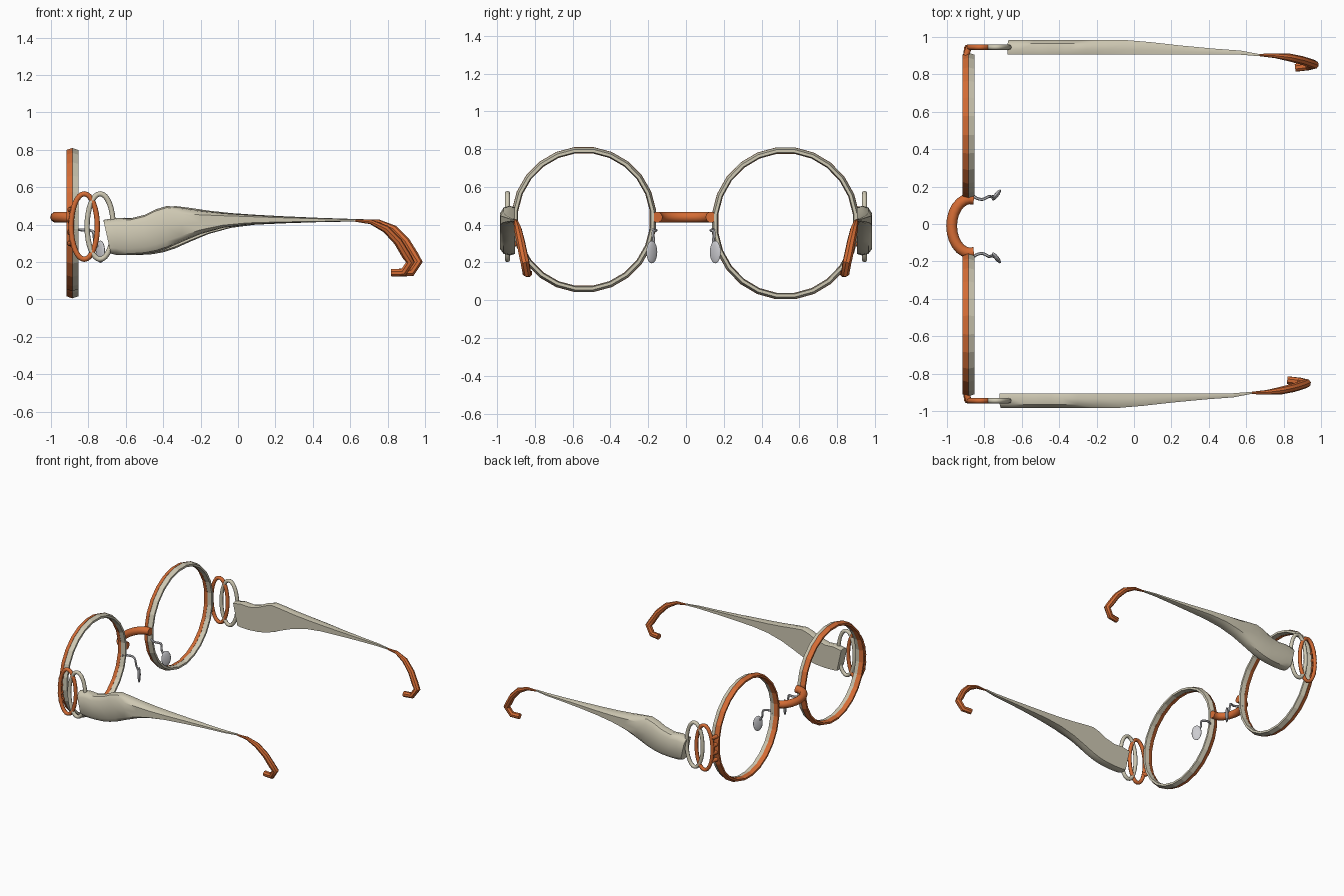
import bpy, bmesh, math
from mathutils import Vector

if "Cube" in bpy.data.objects:
    bpy.data.objects.remove(bpy.data.objects["Cube"])


def material(name, rgb):
    m = bpy.data.materials.new(name)
    m.diffuse_color = (*rgb, 1)
    m.use_nodes = True
    m.node_tree.nodes["Principled BSDF"].inputs["Base Color"].default_value = m.diffuse_color
    return m


ORANGE = material("burnt orange", (0.66, 0.15, 0.035))
BEIGE = material("warm beige", (0.62, 0.58, 0.45))
SILVER = material("pale silver", (0.60, 0.60, 0.63))


def finish(name, bm, mat, smooth=None):
    bmesh.ops.recalc_face_normals(bm, faces=bm.faces)
    me = bpy.data.meshes.new(name)
    bm.to_mesh(me)
    bm.free()
    me.materials.append(mat)
    ob = bpy.data.objects.new(name, me)
    bpy.context.collection.objects.link(ob)
    if smooth:
        bpy.ops.object.select_all(action='DESELECT')
        ob.select_set(True)
        bpy.context.view_layer.objects.active = ob
        bpy.ops.object.shade_smooth_by_angle(angle=math.radians(smooth))
    return ob


def loft(name, sections, mat, closed=False, smooth=None):
    """Skin a list of equal-length point loops."""
    bm = bmesh.new()
    rows = [[bm.verts.new(p) for p in s] for s in sections]
    n = len(rows[0])
    for i in range(len(rows) if closed else len(rows) - 1):
        a, b = rows[i], rows[(i + 1) % len(rows)]
        for j in range(n):
            k = (j + 1) % n
            bm.faces.new((a[j], a[k], b[k], b[j]))
    if not closed:
        bm.faces.new(rows[0])
        bm.faces.new(rows[-1])
    return finish(name, bm, mat, smooth)


def tube(name, pts, radius, mat, cyclic=False, scales=None, smooth=50, sides=8):
    """Round tube along a path, built from a bevelled curve."""
    cu = bpy.data.curves.new(name, 'CURVE')
    cu.dimensions = '3D'
    cu.bevel_depth = radius
    cu.bevel_resolution = (sides - 4) // 2
    cu.use_fill_caps = True
    sp = cu.splines.new('POLY')
    sp.points.add(len(pts) - 1)
    for i, p in enumerate(pts):
        sp.points[i].co = (*p, 1)
        sp.points[i].radius = scales[i] if scales else 1
    sp.use_cyclic_u = cyclic
    tmp = bpy.data.objects.new(name + "_path", cu)
    bpy.context.collection.objects.link(tmp)
    dg = bpy.context.evaluated_depsgraph_get()
    dg.update()
    me = bpy.data.meshes.new_from_object(tmp.evaluated_get(dg))
    bm = bmesh.new()
    bm.from_mesh(me)
    bpy.data.objects.remove(tmp)
    bpy.data.meshes.remove(me)
    bmesh.ops.remove_doubles(bm, verts=bm.verts, dist=1e-5)
    return finish(name, bm, mat, smooth)


def bend(pts, steps=4):
    """Smooth a few points into a Catmull-Rom path."""
    v = [Vector(p) for p in pts]
    v = [2 * v[0] - v[1]] + v + [2 * v[-1] - v[-2]]
    out = []
    for i in range(1, len(v) - 2):
        a, b, c, d = v[i - 1:i + 3]
        for s in range(steps):
            t = s / steps
            out.append(0.5 * (2 * b + (c - a) * t + (2 * a - 5 * b + 4 * c - d) * t * t
                              + (3 * b - a - 3 * c + d) * t ** 3))
    return out + [v[-2]]


def rim(name, cy, cz, ry, rz, profile, mat):
    secs = []
    for i in range(24):
        a = math.tau * (i + 0.5) / 24
        secs.append([(x, cy + (ry + d) * math.cos(a), cz + (rz + d) * math.sin(a))
                     for x, d in profile])
    loft(name, secs, mat, closed=True)


def oval(cx, y, cz, rx, rz, n=32):
    return [(cx + rx * math.cos(math.tau * i / n), y, cz + rz * math.sin(math.tau * i / n))
            for i in range(n)]


# Two-tone rims: orange in front, beige behind
front_profile = [(-0.885, 0), (-0.918, -0.012), (-0.918, -0.026), (-0.885, -0.034)]
back_profile = [(-0.886, -0.001), (-0.886, -0.033), (-0.852, -0.028), (-0.852, -0.012)]
for side, cy, cz, ry, rz in (("left", -0.54, 0.427, 0.385, 0.387),
                             ("right", 0.527, 0.407, 0.393, 0.405)):
    rim(side + "_rim_front", cy, cz, ry, rz, front_profile, ORANGE)
    rim(side + "_rim_back", cy, cz, ry, rz, back_profile, BEIGE)

# Bridge arching forward between the rims
arc = []
for i in range(15):
    a = math.pi * (-0.56 + 1.12 * i / 14)
    arc.append((-0.875 - 0.10 * math.cos(a), -0.01 + 0.145 * math.sin(a), 0.44))
tube("bridge", arc, 0.029, ORANGE, sides=10)

# Arm outline: x, bottom z, top z, inner y, outer y
arm = [(-0.70, 0.245, 0.425, 0.905, 0.983), (-0.65, 0.238, 0.437, 0.905, 0.985),
       (-0.58, 0.237, 0.432, 0.905, 0.985), (-0.50, 0.242, 0.452, 0.905, 0.985),
       (-0.44, 0.253, 0.482, 0.905, 0.985), (-0.38, 0.272, 0.500, 0.905, 0.985),
       (-0.30, 0.308, 0.490, 0.905, 0.985), (-0.20, 0.350, 0.475, 0.905, 0.985),
       (-0.08, 0.383, 0.462, 0.905, 0.983), (0.05, 0.400, 0.453, 0.905, 0.972),
       (0.20, 0.407, 0.445, 0.905, 0.955), (0.38, 0.413, 0.437, 0.905, 0.938),
       (0.53, 0.416, 0.432, 0.905, 0.927), (0.63, 0.418, 0.429, 0.897, 0.908)]
section = [(0, 0.04), (0, 0.96), (0.35, 1), (0.75, 0.96), (1, 0.82),
           (1, 0.5), (1, 0.18), (0.75, 0.04), (0.35, 0)]
# Curled temple tip and its thickness
tip = [(0.61, 0.904, 0.423), (0.71, 0.90, 0.415), (0.79, 0.89, 0.377), (0.855, 0.875, 0.31),
       (0.90, 0.86, 0.235), (0.922, 0.852, 0.20), (0.885, 0.843, 0.145), (0.82, 0.835, 0.143)]
tip_scale = [0.2, 0.55, 0.9, 1, 1.05, 1.05, 1, 0.95]
# Nose pad wire
wire = [(-0.875, 0.165, 0.375), (-0.845, 0.14, 0.372), (-0.81, 0.132, 0.37),
        (-0.775, 0.148, 0.362), (-0.765, 0.145, 0.31), (-0.735, 0.15, 0.265)]

for side, s, dx in (("left", -1, 0.0), ("right", 1, 0.042)):
    # Flared arm, flat inside and rounded outside
    secs = []
    for i, (x, z0, z1, y0, y1) in enumerate(arm):
        slant = -0.02 if i == 0 else 0
        secs.append([(x + dx + slant * (2 * v - 1), s * (y0 + u * (y1 - y0)),
                      z0 + v * (z1 - z0)) for u, v in section])
    loft(side + "_arm", secs, BEIGE, smooth=40)
    tube(side + "_temple_tip", [(x + dx, s * y, z) for x, y, z in tip], 0.023, ORANGE,
         scales=tip_scale, smooth=40)

    # Interlinked hinge rings
    tube(side + "_hinge_ring_front", oval(-0.822, s * 0.945, 0.39, 0.07, 0.175), 0.014,
         ORANGE, cyclic=True)
    tube(side + "_hinge_ring_back", oval(-0.737, s * 0.945, 0.39, 0.07, 0.175), 0.014,
         BEIGE, cyclic=True)
    # Small knuckles joining the ring to the rim
    for i, z in enumerate((0.30, 0.36, 0.42, 0.48)):
        x = -0.822 - 0.07 * math.sqrt(1 - ((z - 0.39) / 0.175) ** 2)
        tube(f"{side}_knuckle_{i + 1}", [(-0.898, s * 0.90, z), (x, s * 0.948, z)],
             0.016, ORANGE)

    # Nose pad and wire, mirrored about the bridge centre
    def m(p):
        return (p[0], -0.013 + s * (p[1] + 0.013), p[2])
    tube(side + "_nose_wire", bend([m(p) for p in wire]), 0.008, SILVER, sides=6)
    bm = bmesh.new()
    bmesh.ops.create_uvsphere(bm, u_segments=16, v_segments=10, radius=1)
    pad = finish(side + "_nose_pad", bm, SILVER, 60)
    pad.scale = (0.012, 0.036, 0.06)
    pad.rotation_euler = (0, 0, -s * math.radians(38))
    pad.location = m((-0.735, 0.155, 0.255))
